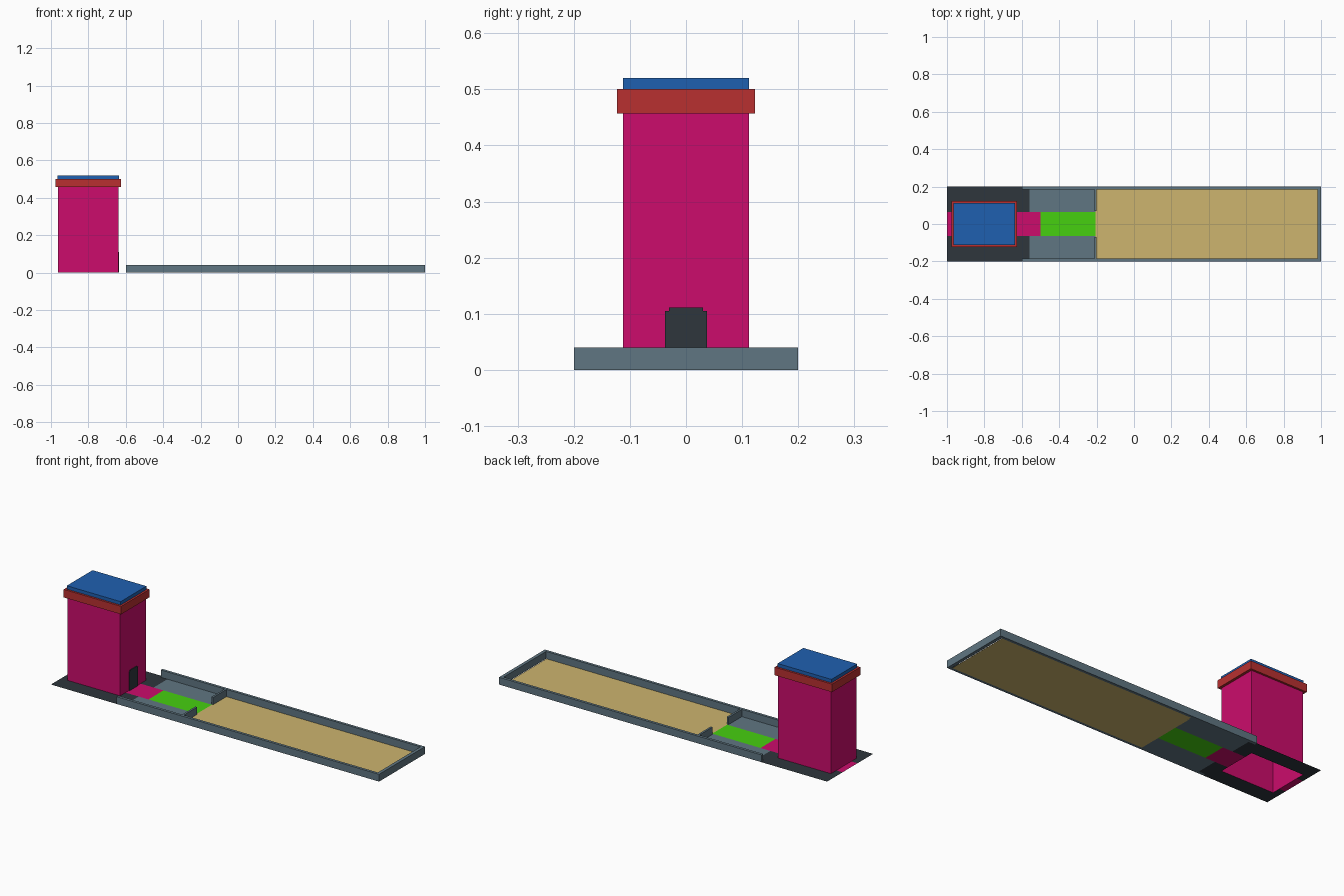
import bpy

if "Cube" in bpy.data.objects:
    bpy.data.objects.remove(bpy.data.objects["Cube"])


def material(name, hex_colour):
    m = bpy.data.materials.new(name)
    rgb = [((hex_colour >> s) & 255) / 255 for s in (16, 8, 0)]
    m.diffuse_color = [c / 12.92 if c <= 0.04045 else ((c + 0.055) / 1.055) ** 2.4
                       for c in rgb] + [1.0]
    m.use_nodes = True
    m.node_tree.nodes["Principled BSDF"].inputs["Base Color"].default_value = m.diffuse_color
    return m


MAGENTA = material("magenta", 0xCC0C6C)
GREY = material("blue grey", 0x607682)
DARK = material("charcoal", 0x2E363C)
BLUE = material("blue", 0x1F60B0)
RED = material("brick red", 0xB83030)
SAND = material("sand", 0xCDB56E)
GREEN = material("bright green", 0x46D010)


def build(name, mat, blocks, bottom=True):
    """One object from blocks (x0, x1, y0, y1, z0, z1); equal heights give a flat sheet."""
    verts, faces = [], []
    for x0, x1, y0, y1, z0, z1 in blocks:
        n = len(verts)
        ring = [(x0, y0), (x1, y0), (x1, y1), (x0, y1)]
        verts += [(x, y, z0) for x, y in ring]
        if z0 == z1:
            faces.append([n, n + 1, n + 2, n + 3])
            continue
        verts += [(x, y, z1) for x, y in ring]
        faces.append([n + 4, n + 5, n + 6, n + 7])
        if bottom:
            faces.append([n + 3, n + 2, n + 1, n])
        for i in range(4):
            j = (i + 1) % 4
            faces.append([n + i, n + j, n + 4 + j, n + 4 + i])
    me = bpy.data.meshes.new(name)
    me.from_pydata(verts, [], faces)
    me.materials.append(mat)
    ob = bpy.data.objects.new(name, me)
    bpy.context.collection.objects.link(ob)
    return ob


def both_sides(blocks):
    """Add the copies mirrored across y = 0."""
    return blocks + [(a, b, -d, -c, e, f) for a, b, c, d, e, f in blocks]


P = 0.065          # half width of the path
W = 0.185          # inner face of the side walls
TX0, TX1, TY = -0.962, -0.64, 0.112   # tower footprint

# Ground sheets around the open tower base
build("tower_ground", DARK, both_sides([
    (-1, TX0, P, 0.2, 0, 0),
    (TX0, TX1, TY, 0.2, 0, 0),
    (TX1, -0.6, P, 0.2, 0, 0),
    (-0.6, -0.56, P, W, 0, 0)]))
build("entrance_path", MAGENTA, [(-1, TX0, -P, P, 0, 0), (TX1, -0.5, -P, P, 0, 0)])
build("forecourt_floor", GREY, both_sides([(-0.56, -0.205, P, W, 0, 0)])
      + [])
build("green_path", GREEN, [(-0.5, -0.205, -P, P, 0, 0)])
build("yard_floor", SAND, [(-0.205, 0.98, -W, W, 0, 0)])

# Low walls: sides, far end and the gateway between the two yards
build("side_walls", GREY, both_sides([(-0.6, 1, W, 0.2, 0, 0.04)]))
build("end_wall", GREY, [(0.982, 1, -W, W, 0, 0.04)])
build("gateway_walls", GREY, both_sides([(-0.211, -0.2, P + 0.005, W, 0, 0.04)]))

# Tower with open base, rim and roof
build("tower", MAGENTA, [(TX0, TX1, -TY, TY, 0, 0.46)], bottom=False)
build("tower_rim", RED, [(-0.976, -0.626, -0.123, 0.123, 0.457, 0.501)])
build("roof_slab", BLUE, [(-0.965, -0.637, -TY, TY, 0.501, 0.52)])

# Doorway plate with a stepped top
build("doorway", DARK, [(TX1, TX1 + 0.004, -0.037, 0.037, 0, 0.105),
                        (TX1, TX1 + 0.004, -0.03, 0.03, 0.105, 0.111)])
